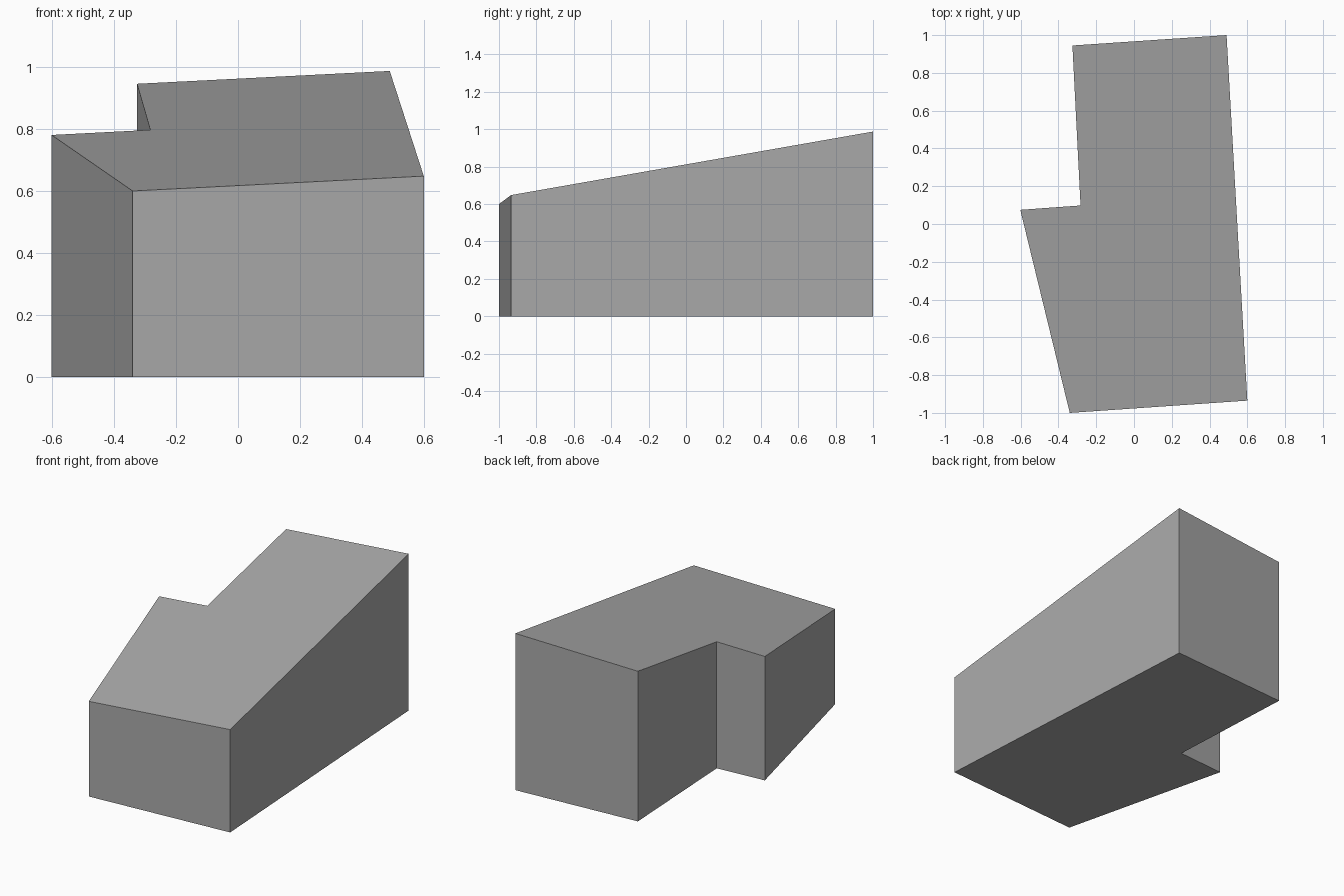
import bpy
import bmesh
from mathutils import Vector

if "Cube" in bpy.data.objects:
    bpy.data.objects.remove(bpy.data.objects["Cube"])

# Plain grey material
grey = bpy.data.materials.new("grey")
grey.diffuse_color = (0.4, 0.4, 0.4, 1.0)
grey.use_nodes = True
grey.node_tree.nodes["Principled BSDF"].inputs["Base Color"].default_value = grey.diffuse_color

# Stepped footprint, counter-clockwise
footprint = [(-0.34, -1.0), (0.60, -0.935), (0.49, 1.0),
             (-0.326, 0.945), (-0.283, 0.098), (-0.602, 0.075)]


def roof_height(x, y):
    """Single sloping plane, rising towards the back."""
    return 0.791 + 0.0388 * x + 0.1777 * y


# Building block: extrude the footprint up, then tilt its top to the roof plane
bm = bmesh.new()
base = bm.faces.new([bm.verts.new((x, y, 0)) for x, y in footprint])
result = bmesh.ops.extrude_face_region(bm, geom=[base], use_keep_orig=True)
for v in result["geom"]:
    if isinstance(v, bmesh.types.BMVert):
        v.co = Vector((v.co.x, v.co.y, roof_height(v.co.x, v.co.y)))
bmesh.ops.recalc_face_normals(bm, faces=bm.faces)

mesh = bpy.data.meshes.new("building_block")
bm.to_mesh(mesh)
bm.free()
mesh.materials.append(grey)
block = bpy.data.objects.new("building_block", mesh)
bpy.context.collection.objects.link(block)
